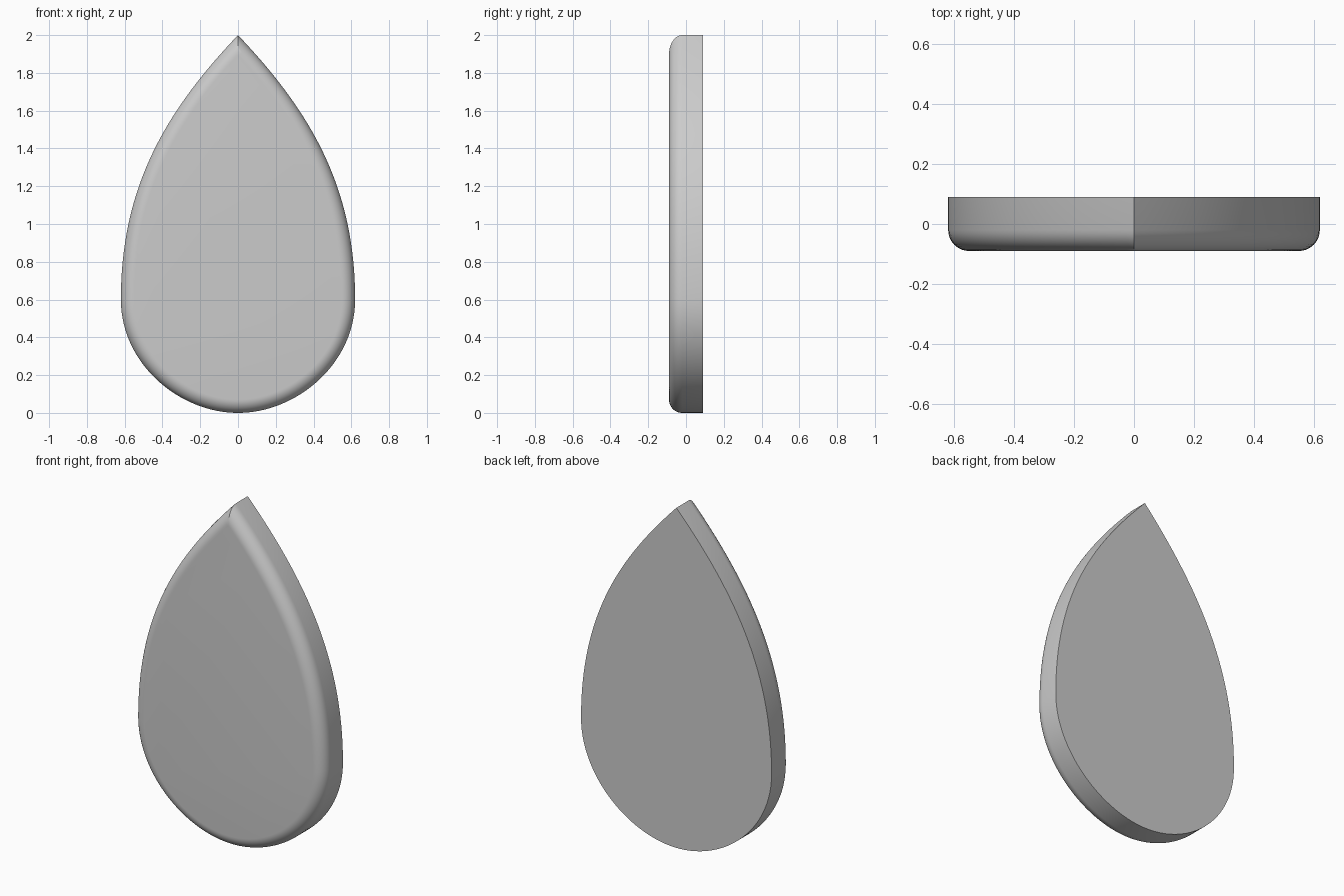
import bpy, bmesh
from math import sin, cos, pi, radians
from mathutils import Vector
from mathutils.geometry import interpolate_bezier

if "Cube" in bpy.data.objects:
    bpy.data.objects.remove(bpy.data.objects["Cube"])

HALF, R, STEPS, SEG = 0.09, 0.07, 10, 40


def bezier(a, b, c, d):
    return [p.to_2d() for p in interpolate_bezier(*[Vector((*q, 0)) for q in (a, b, c, d)], SEG)]


# Right half of the teardrop outline, from tip to bottom
outline = bezier((0, 2), (.38, 1.6), (.62, 1.2), (.62, .6))
outline += bezier((.62, .6), (.62, .26), (.31, 0), (0, 0))[1:]


def inset(d):
    """Parallel inset of the half outline, trimmed to a point on the centre line."""
    pts = []
    last = len(outline) - 1
    for i, p in enumerate(outline):
        t = (outline[min(i + 1, last)] - outline[max(i - 1, 0)]).normalized()
        n = Vector((-1, 0)) if i == last else Vector((t.y, -t.x))
        if i == last:
            n = Vector((0, 1))
        pts.append(p + n * d)
    k = next(i for i, p in enumerate(pts) if p.x > 1e-6)
    if k > 0:
        a, b = pts[k - 1], pts[k]
        tip = a.lerp(b, -a.x / (b.x - a.x))
        pts[:k] = [tip] * k
    pts[-1].x = 0
    return pts


# Flat back, straight side wall, quarter-round front edge
levels = [(0, HALF)]
for i in range(STEPS + 1):
    a = pi / 2 * i / STEPS
    levels.append((R * (1 - cos(a)), -HALF + R * (1 - sin(a))))

bm = bmesh.new()
rings = []
for d, y in levels:
    half = inset(d)
    loop = half + [Vector((-p.x, p.y)) for p in half[-2:0:-1]]
    rings.append([bm.verts.new((p.x, y, p.y)) for p in loop])
for r0, r1 in zip(rings, rings[1:]):
    for i in range(len(r0)):
        j = (i + 1) % len(r0)
        bm.faces.new((r0[i], r0[j], r1[j], r1[i]))
bm.faces.new(rings[0])
bm.faces.new(rings[-1])
bmesh.ops.remove_doubles(bm, verts=bm.verts, dist=1e-5)
bmesh.ops.recalc_face_normals(bm, faces=bm.faces)

mesh = bpy.data.meshes.new("teardrop_plate")
bm.to_mesh(mesh)
bm.free()
plate = bpy.data.objects.new("teardrop_plate", mesh)
bpy.context.collection.objects.link(plate)
bpy.context.view_layer.objects.active = plate
plate.select_set(True)
bpy.ops.object.shade_smooth_by_angle(angle=radians(30))
